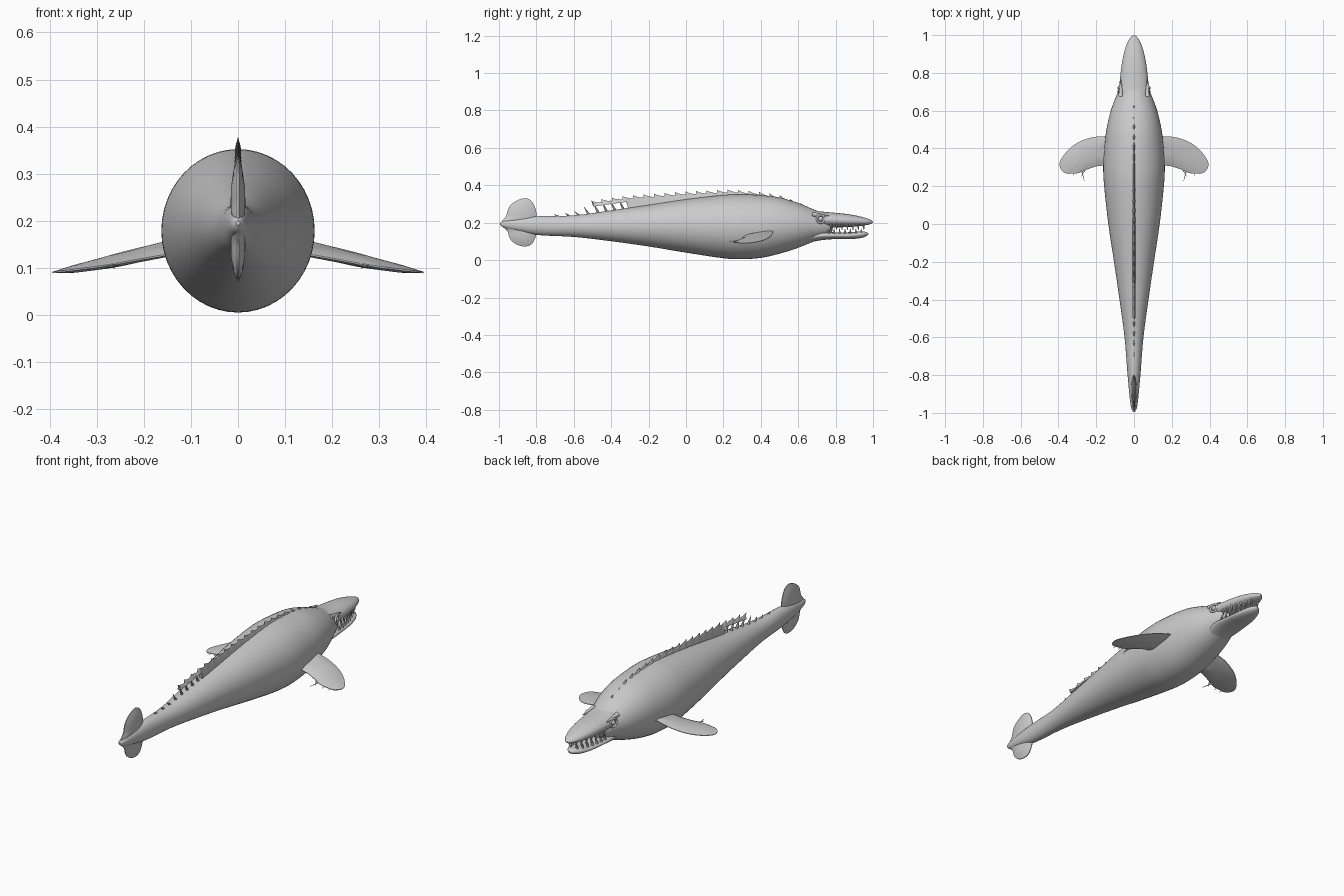
import bpy, bmesh, math
from mathutils import Vector

if "Cube" in bpy.data.objects:
    bpy.data.objects.remove(bpy.data.objects["Cube"])

skin = bpy.data.materials.new("grey skin")
skin.diffuse_color = (0.6, 0.6, 0.6, 1)
skin.use_nodes = True
skin.node_tree.nodes["Principled BSDF"].inputs["Base Color"].default_value = skin.diffuse_color


def finish(name, bm, angle=40):
    bmesh.ops.recalc_face_normals(bm, faces=bm.faces)
    me = bpy.data.meshes.new(name)
    bm.to_mesh(me)
    bm.free()
    ob = bpy.data.objects.new(name, me)
    bpy.context.collection.objects.link(ob)
    me.materials.append(skin)
    bpy.ops.object.select_all(action='DESELECT')
    ob.select_set(True)
    bpy.context.view_layer.objects.active = ob
    bpy.ops.object.shade_smooth_by_angle(angle=math.radians(angle))
    return ob


def smooth_path(pts, sub, closed=False):
    """Catmull-Rom through points of any dimension."""
    n, out = len(pts), []
    get = (lambda i: pts[i % n]) if closed else (lambda i: pts[min(max(i, 0), n - 1)])
    for i in range(n if closed else n - 1):
        for k in range(sub):
            t = k / sub
            out.append([0.5 * (2 * b + (c - a) * t + (2 * a - 5 * b + 4 * c - d) * t * t
                        + (3 * b - a - 3 * c + d) * t ** 3)
                        for a, b, c, d in zip(get(i - 1), get(i), get(i + 1), get(i + 2))])
    return out if closed else out + [list(pts[-1])]


def loft(name, stations, sides=40, sub=4):
    """Elliptical sections along y: (y, top, bottom, half width)."""
    bm = bmesh.new()
    rings = []
    for y, top, bot, w in smooth_path(stations, sub):
        c, h = (top + bot) / 2, (top - bot) / 2
        rings.append([bm.verts.new((w * math.cos(2 * math.pi * k / sides), y,
                                    c + h * math.sin(2 * math.pi * k / sides)))
                      for k in range(sides)])
    for a, b in zip(rings, rings[1:]):
        for k in range(sides):
            j = (k + 1) % sides
            bm.faces.new((a[k], a[j], b[j], b[k]))
    bm.faces.new(rings[0])
    bm.faces.new(rings[-1])
    return finish(name, bm)


def lens(name, outline, centre, thick, place):
    """Fin blade: thin rim swelling towards its centre; place maps (u, v, depth) to space."""
    bm = bmesh.new()
    pts = smooth_path(outline, 4, True)
    n, layers = len(pts), []
    for s, t in ((0, 1), (.4, .9), (.75, .6), (1, .12), (1, -.12), (.75, -.6), (.4, -.9), (0, -1)):
        if s == 0:
            layers.append([bm.verts.new(place(centre[0], centre[1], t * thick))])
        else:
            layers.append([bm.verts.new(place(centre[0] + (u - centre[0]) * s,
                                              centre[1] + (v - centre[1]) * s, t * thick))
                           for u, v in pts])
    for a, b in zip(layers, layers[1:]):
        for k in range(n):
            j = (k + 1) % n
            quad = [a[k % len(a)], a[j % len(a)], b[j % len(b)], b[k % len(b)]]
            bm.faces.new(list(dict.fromkeys(quad)))
    return finish(name, bm, 60)


def spikes(name, pairs, r, sides=6):
    """Cones, each from a base point to a tip point."""
    bm = bmesh.new()
    for base, tip in pairs:
        base, tip = Vector(base), Vector(tip)
        d = tip - base
        m = d.to_track_quat('Z', 'Y').to_matrix().to_4x4()
        m.translation = (base + tip) / 2
        bmesh.ops.create_cone(bm, cap_ends=True, segments=sides, radius1=r, radius2=r * .15,
                              depth=d.length, matrix=m)
    return finish(name, bm)


def height(keys, y):
    """Linear height at y from (y, z, ...) keys, held beyond the ends."""
    y = min(max(y, keys[0][0]), keys[-1][0])
    for a, b in zip(keys, keys[1:]):
        if y <= b[0]:
            return a[1] + (b[1] - a[1]) * (y - a[0]) / (b[0] - a[0])
    return keys[-1][1]


# Body, jaws
BODY = [(-.995, .20, .19, .004), (-.96, .212, .168, .018), (-.8, .234, .135, .034),
        (-.6, .239, .124, .05), (-.4, .266, .101, .077), (-.2, .295, .073, .106),
        (0, .325, .040, .136), (.2, .348, .010, .158), (.3, .352, .005, .163),
        (.4, .347, .012, .158), (.5, .335, .034, .146), (.6, .305, .066, .123),
        (.68, .272, .098, .093), (.74, .248, .118, .068), (.775, .22, .14, .045), (.785, .19, .17, .01)]
loft("body", BODY, 48)
loft("upper_jaw", [(.62, .28, .19, .06), (.7, .263, .178, .078), (.76, .256, .174, .075),
                   (.84, .249, .176, .066), (.91, .238, .180, .052), (.965, .224, .187, .033),
                   (.99, .214, .194, .016), (1.0, .205, .203, .002)], 32)
loft("lower_jaw", [(.64, .15, .09, .06), (.72, .155, .106, .072), (.79, .149, .112, .067),
                   (.87, .149, .112, .056), (.93, .153, .117, .040), (.96, .151, .126, .022),
                   (.975, .143, .138, .003)], 32)

# Teeth, set along both jaw edges
teeth = []
for s in (-1, 1):
    for i in range(7):
        y = .775 + i * .029
        x = s * (.062 - .042 * (i / 6) ** 1.6)
        teeth.append(((x, y, .192), (x * .97, y + .002, .160)))
        y -= .012
        teeth.append(((x * .95, y, .142), (x * .93, y, .168)))
spikes("teeth", teeth, .008)

# Eyes with lids and brows
for s, side in ((-1, "left"), (1, "right")):
    bm = bmesh.new()
    bmesh.ops.create_uvsphere(bm, u_segments=16, v_segments=10, radius=.014)
    bmesh.ops.translate(bm, verts=bm.verts, vec=(s * .073, .72, .22))
    finish(side + "_eye", bm)
    bpy.ops.mesh.primitive_torus_add(location=(s * .077, .72, .22), major_radius=.021,
                                     minor_radius=.0055, major_segments=24, minor_segments=8,
                                     rotation=(0, math.pi / 2, s * .25))
    lid = bpy.context.object
    lid.name = side + "_eyelid"
    lid.data.materials.append(skin)
    bpy.ops.object.shade_smooth()
    spikes(side + "_brow", [((s * .07, .675, .245), (s * .07, .765, .237))], .013, 12)

# Back fin: membrane with hooked points, open between the rear rays
CREST = [(-.5, .300), (-.3, .328), (0, .350), (.25, .362), (.4, .350), (.52, .328), (.64, .284)]
STEP, COUNT = .056, 20
bm = bmesh.new()
rows = []
for i in range(COUNT * 6 + 1):
    y = -.495 + i * STEP / 6
    t = (i % 6) / 6
    crest, back = height(CREST, y), height(BODY, y)
    top = crest + .017 * (1 - t) ** 2.2
    low = back - .015 if y > -.31 else crest - .014
    mid = low + (top - low) * .6
    rows.append([bm.verts.new(p) for p in ((-.009, y, low), (-.005, y, mid), (0, y - .012 * (1 - t), top),
                                           (.005, y, mid), (.009, y, low))])
for a, b in zip(rows, rows[1:]):
    for k in range(5):
        j = (k + 1) % 5
        bm.faces.new((a[k], a[j], b[j], b[k]))
bm.faces.new(rows[0])
bm.faces.new(rows[-1])
finish("back_fin", bm, 50)
rays = [((0, y + .02, height(BODY, y) - .01), (0, y - .012, height(CREST, y) + .008))
        for y in (-.485, -.44, -.395, -.35, -.315)]
rays += [((0, y + .012, height(BODY, y) - .008), (0, y - .015, height(BODY, y) + h))
         for y, h in ((-.53, .035), (-.58, .018), (-.63, .012), (-.69, .008))]
spikes("back_fin_rays", rays, .008)

# Upright tail fin, upper and lower lobes
UP = [(-.985, .195), (-.962, .235), (-.945, .285), (-.905, .318), (-.86, .331), (-.825, .315),
      (-.805, .275), (-.80, .235), (-.82, .19), (-.90, .175)]
LOW = [(-.985, .19), (-.955, .155), (-.94, .112), (-.905, .083), (-.86, .073), (-.825, .085),
       (-.808, .115), (-.80, .145), (-.82, .19), (-.90, .205)]
for nm, outline, cz in (("upper_tail_lobe", UP, .235), ("lower_tail_lobe", LOW, .15)):
    lens(nm, outline, (-.875, cz), .016, lambda u, v, d: (d, u, v))

# Flippers, drooping outward with the front edge raised
FLIP = [(.12, .455), (.17, .463), (.23, .457), (.30, .430), (.355, .385), (.39, .335), (.392, .300),
        (.370, .272), (.34, .268), (.30, .268), (.25, .288), (.20, .305), (.15, .312), (.11, .33)]
for s, side in ((-1, "left"), (1, "right")):
    def place(x, y, d, s=s):
        slope = .16 * max(0, 1 - (x - .16) / .24)
        return (s * x, y, .137 - .2 * (x - .16) + slope * (y - .38) + d)
    lens(side + "_flipper", FLIP, (.22, .38), .013, place)
    # trailing rays behind each flipper
    spikes(side + "_flipper_rays",
           [(place(a, .31, 0), place(b, c, -.003)) for a, b, c in
            ((.285, .262, .225), (.245, .28, .250), (.32, .318, .252), (.345, .35, .255))], .0045)
